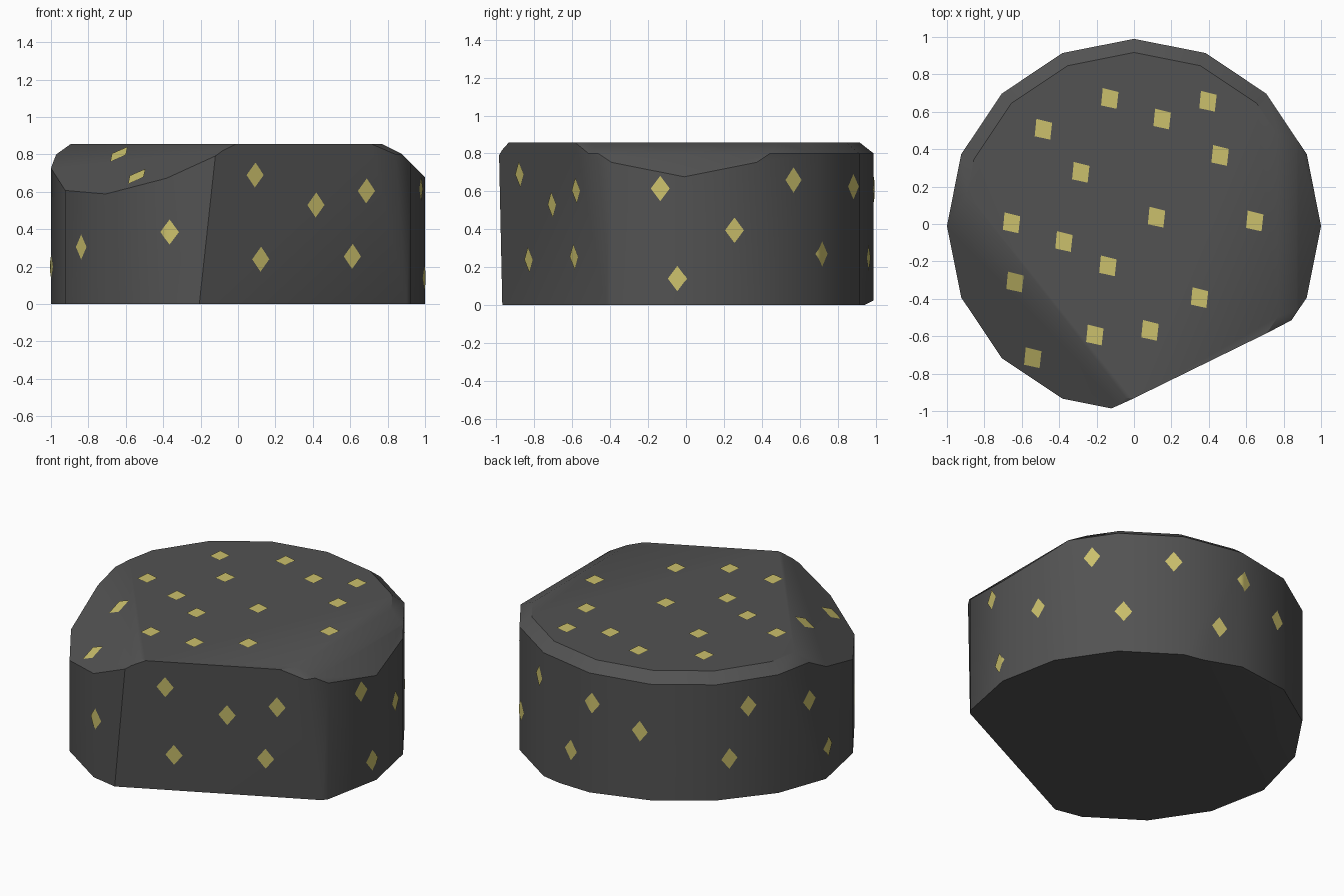
import bpy, bmesh, math
from mathutils import Vector
from mathutils.bvhtree import BVHTree

if "Cube" in bpy.data.objects:
    bpy.data.objects.remove(bpy.data.objects["Cube"])


def material(name, rgb):
    m = bpy.data.materials.new(name)
    m.diffuse_color = (*rgb, 1)
    m.use_nodes = True
    m.node_tree.nodes["Principled BSDF"].inputs["Base Color"].default_value = m.diffuse_color
    return m


def make_object(name, bm, mat):
    mesh = bpy.data.meshes.new(name)
    bm.to_mesh(mesh)
    ob = bpy.data.objects.new(name, mesh)
    bpy.context.collection.objects.link(ob)
    mesh.materials.append(mat)
    bpy.ops.object.select_all(action='DESELECT')
    bpy.context.view_layer.objects.active = ob
    ob.select_set(True)
    bpy.ops.object.shade_smooth_by_angle(angle=math.radians(35.5))
    return ob


dark = material("dark_grey", (0.085, 0.085, 0.085))
gold = material("pale_gold", (0.60, 0.53, 0.15))

# Body: 16-sided drum with a chamfered top rim
SIDES, SHIFT_Y = 16, -0.01
bm = bmesh.new()
for r, z in ((1, 0), (1, 0.8), (0.927, 0.857)):
    for i in range(SIDES):
        a = math.tau * i / SIDES
        bm.verts.new((r * math.cos(a), r * math.sin(a) + SHIFT_Y, z))
bmesh.ops.convex_hull(bm, input=bm.verts[:])
bmesh.ops.dissolve_limit(bm, angle_limit=0.02, verts=bm.verts[:], edges=bm.edges[:])


def slice_off(normal, d):
    """Remove everything with normal . p > d and cap the cut."""
    n = Vector(normal)
    bmesh.ops.bisect_plane(bm, geom=bm.verts[:] + bm.edges[:] + bm.faces[:],
                           plane_co=n * (d / n.length_squared), plane_no=n,
                           clear_outer=True, dist=1e-5)
    bmesh.ops.holes_fill(bm, edges=[e for e in bm.edges if e.is_boundary], sides=0)


# Chipped facets
slice_off((0.44, -0.898, -0.067), 0.779)     # broad front facet
slice_off((-0.539, -0.419, 1), 1.27)         # front left slope
slice_off((0.5, 0, 1), 1.241)                # shallow right slope
slice_off((1, 0, 1), 1.677)                  # steep right slope
slice_off((-0.078, 0.104, -1), 0.078)        # underside at the back left
bmesh.ops.recalc_face_normals(bm, faces=bm.faces[:])
make_object("rock_body", bm, dark)
tree = BVHTree.FromBMesh(bm)
bm.free()

# Gold flecks: thin diamond patches laid on the surface
flecks = bmesh.new()
N = 6
TOP_SHAPE = [Vector(c) for c in ((-0.037, 0.057), (-0.046, -0.036), (0.037, -0.054), (0.047, 0.036))]
SIDE_SHAPE = [Vector(c) for c in ((0, 0.067), (-0.051, 0), (0, -0.067), (0.051, 0))]


def fleck(origin, direction, shape, top=False):
    hit, n, _, _ = tree.ray_cast(Vector(origin), Vector(direction))
    if hit is None:
        return
    if top:
        n = Vector((0, 0, 1))
        u, v = Vector((1, 0, 0)), Vector((0, 1, 0))
    else:
        n = Vector((n.x, n.y, 0)).normalized()
        v = Vector((0, 0, 1))
        u = v.cross(n)
    a, b, c, d = shape
    grid = {}
    for i in range(N + 1):
        for j in range(N + 1):
            s, t = i / N, j / N
            q = (a * (1 - s) + b * s) * (1 - t) + (d * (1 - s) + c * s) * t
            p = hit + u * q.x + v * q.y
            h, hn, _, _ = tree.ray_cast(p + n * 0.3, -n)
            if h is not None:
                grid[i, j] = flecks.verts.new(h + hn * 0.004)
    for i in range(N):
        for j in range(N):
            keys = ((i, j), (i + 1, j), (i + 1, j + 1), (i, j + 1))
            if all(k in grid for k in keys):
                flecks.faces.new([grid[k] for k in keys])


# flecks on top, at (x, y)
for x, y in ((-.13, .67), (.15, .56), (.395, .655), (.46, .365), (-.485, .505),
             (-.285, .275), (-.655, .005), (-.375, -.095), (-.14, -.225),
             (.12, .035), (.645, .015), (-.635, -.31), (.35, -.395),
             (.085, -.57), (-.21, -.595), (-.54, -.715)):
    fleck((x, y, 2), (0, 0, -1), TOP_SHAPE, True)

# flecks on the front, at (x, z)
for x, z in ((.09, .69), (.415, .53), (.685, .605), (.12, .24), (.61, .255),
             (-.365, .385), (-.835, .305)):
    fleck((x, -2, z), (0, 1, 0), SIDE_SHAPE)

# flecks on the right, at (y, z)
for y, z in ((-.135, .615), (.255, .395), (-.045, .14), (.565, .66),
             (.88, .625), (.715, .27), (.96, .25)):
    fleck((2, y, z), (-1, 0, 0), SIDE_SHAPE)

# flecks round the back left, at (angle in degrees, z)
for deg, z in ((91, .61), (109, .485), (147, .63), (140, .31), (172.5, .555), (182, .2)):
    a = math.radians(deg)
    fleck((2 * math.cos(a), 2 * math.sin(a), z), (-math.cos(a), -math.sin(a), 0), SIDE_SHAPE)

bmesh.ops.recalc_face_normals(flecks, faces=flecks.faces[:])
# make every patch face outward
for f in flecks.faces:
    if f.normal.dot(f.calc_center_median() - Vector((0, 0, 0.3))) < 0:
        f.normal_flip()
make_object("gold_flecks", flecks, gold)
flecks.free()
